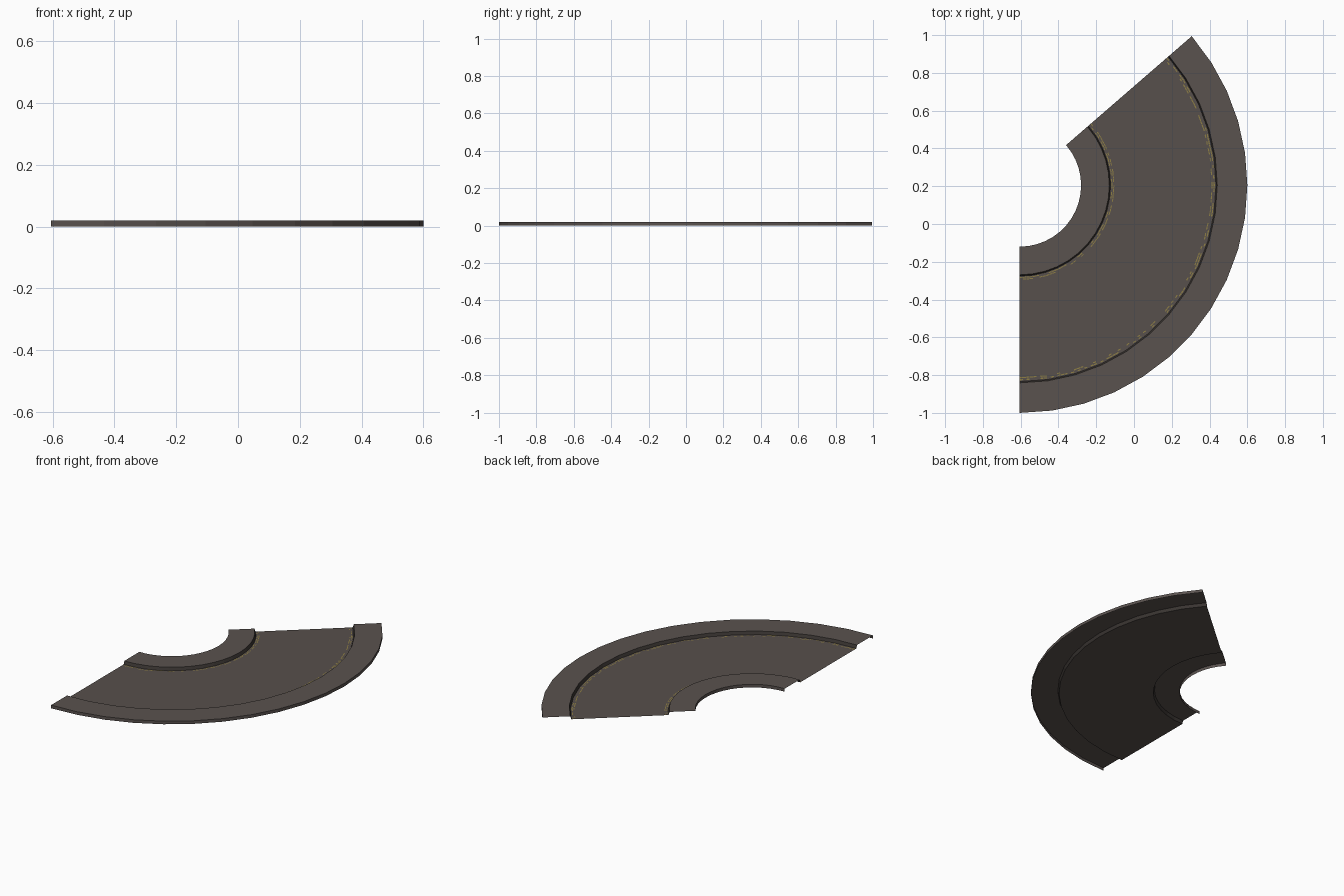
import bpy, bmesh, math, random

if "Cube" in bpy.data.objects:
    bpy.data.objects.remove(bpy.data.objects["Cube"])

random.seed(4)
CX, CY = -0.605, 0.205           # centre of the bend
SEG = 16
STEP = math.radians(90 / 11)     # 11 segments per quarter turn
TOP = 0.0195


def material(name, col):
    m = bpy.data.materials.new(name)
    m.diffuse_color = (*col, 1)
    m.use_nodes = True
    m.node_tree.nodes["Principled BSDF"].inputs["Base Color"].default_value = m.diffuse_color
    return m


ASPHALT = material("road grey", (0.095, 0.079, 0.072))
PAVING = material("pavement grey", (0.101, 0.084, 0.077))
KERB = material("kerb dark grey", (0.045, 0.038, 0.034))
YELLOW = material("worn yellow", (0.27, 0.21, 0.06))


def point(r, t, z):
    """Point on the faceted bend, t counted in segments."""
    i = min(int(t), SEG - 1)
    f = t - i
    a, b = (-math.pi / 2 + STEP * k for k in (i, i + 1))
    return (CX + r * ((1 - f) * math.cos(a) + f * math.cos(b)),
            CY + r * ((1 - f) * math.sin(a) + f * math.sin(b)), z)


def finish(name, bm, mats):
    me = bpy.data.meshes.new(name)
    bm.to_mesh(me)
    bm.free()
    for m in mats:
        me.materials.append(m)
    ob = bpy.data.objects.new(name, me)
    bpy.context.collection.objects.link(ob)
    return ob


def sweep(name, profile, mats, slots):
    """Sweep an open (radius, z) profile, running outwards, round the bend."""
    bm = bmesh.new()
    rings = [[bm.verts.new(point(r, t, z)) for r, z in profile] for t in range(SEG + 1)]
    for a, b in zip(rings, rings[1:]):
        for k in range(len(profile) - 1):
            f = bm.faces.new((a[k], a[k + 1], b[k + 1], b[k]))
            f.material_index = slots[k]
    return finish(name, bm, mats)


# Thin road surface and the two raised pavements with outer skirts and kerbs
sweep("road", [(0.481, 0.0), (1.039, 0.0)], [ASPHALT], [0])
sweep("inner_pavement", [(0.325, 0.0), (0.325, TOP), (0.474, TOP), (0.481, 0.0)],
      [PAVING, KERB], [0, 0, 1])
sweep("outer_pavement", [(1.039, 0.0), (1.046, TOP), (1.205, TOP), (1.205, 0.0)],
      [PAVING, KERB], [1, 0, 0])


# Worn double lines beside each kerb, as broken dashes just above the road
def worn_line(name, radii, width, cells):
    bm = bmesh.new()
    for r in radii:
        for i in range(cells):
            if random.random() < 0.55:
                t0, t1 = SEG * i / cells, SEG * (i + 0.9) / cells
                bm.faces.new([bm.verts.new(point(q, t, 0.0012)) for q, t in
                              ((r, t0), (r + width, t0), (r + width, t1), (r, t1))])
    finish(name, bm, [YELLOW])


worn_line("inner_yellow_line", (0.486, 0.496), 0.005, 64)
worn_line("outer_yellow_line", (1.016, 1.027), 0.006, 128)
